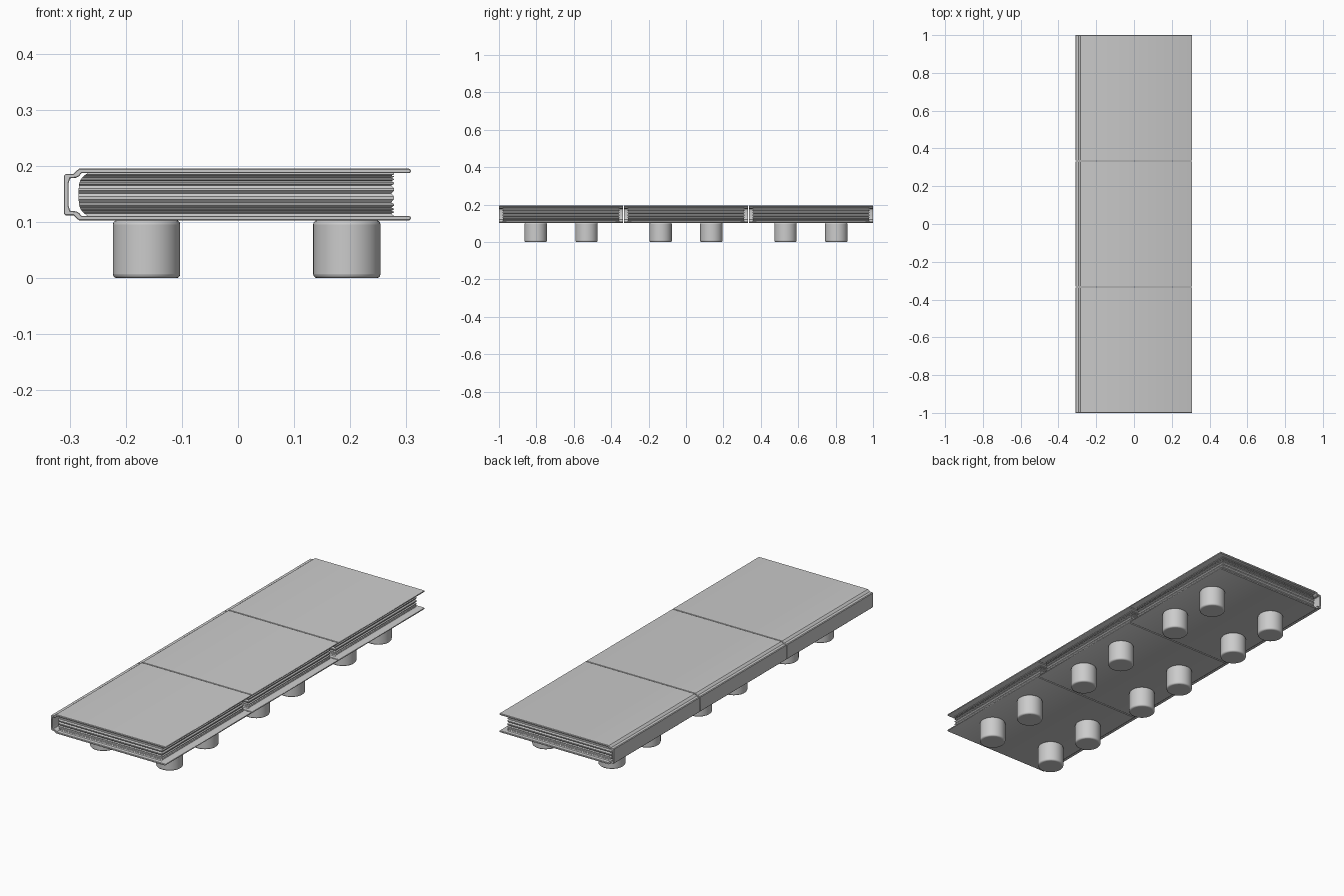
import bpy, bmesh
from mathutils import Vector

if "Cube" in bpy.data.objects:
    bpy.data.objects.remove(bpy.data.objects["Cube"])

PITCH, LENGTH = 0.668, 0.664      # book spacing and book length along y
MID = 0.149                       # mid height of the books


def finish(name, bm, bevel=0, segments=1):
    bmesh.ops.recalc_face_normals(bm, faces=bm.faces)
    me = bpy.data.meshes.new(name)
    bm.to_mesh(me)
    bm.free()
    ob = bpy.data.objects.new(name, me)
    bpy.context.collection.objects.link(ob)
    if bevel:
        m = ob.modifiers.new("bevel", 'BEVEL')
        m.width, m.segments = bevel, segments
        m.limit_method, m.angle_limit = 'ANGLE', 0.9
    bpy.ops.object.select_all(action='DESELECT')
    ob.select_set(True)
    bpy.context.view_layer.objects.active = ob
    bpy.ops.object.shade_smooth_by_angle(angle=0.6)
    return ob


# Hard cover: upper half profile (x, height above MID), mirrored to the lower half
outer = [(0.305, 0.046), (-0.283, 0.046), (-0.287, 0.043), (-0.293, 0.037),
         (-0.307, 0.037), (-0.310, 0.034)]
inner = [(-0.302, 0.008), (-0.302, 0.020), (-0.299, 0.029), (-0.288, 0.030),
         (-0.283, 0.033), (-0.279, 0.038), (0.305, 0.038)]
tip = [(0.308, 0.040), (0.308, 0.044)]


def cover(y):
    half = outer, inner + tip
    flip = lambda pts: [(x, -z) for x, z in reversed(pts)]
    outline = half[0] + flip(half[0])
    outline += flip(half[1]) + half[1]
    bm = bmesh.new()
    face = bm.faces.new([bm.verts.new((x, y - LENGTH / 2, MID + z)) for x, z in outline])
    new = bmesh.ops.extrude_face_region(bm, geom=[face])["geom"]
    bmesh.ops.translate(bm, vec=(0, LENGTH, 0),
                        verts=[v for v in new if isinstance(v, bmesh.types.BMVert)])
    finish("book_cover", bm, 0.0012)


# Page block: stacked rectangular rings with grooves, and a rounded spine side
grooves = [-0.034, -0.029, -0.023, -0.014, 0.002, 0.016, 0.024, 0.030, 0.034]


def pages(y):
    levels = [(-0.038, 0.0)]
    for i, g in enumerate(grooves):
        levels.append((g, 0.005))
        top = grooves[i + 1] if i + 1 < len(grooves) else 0.038
        gap = top - g
        levels += [(g + gap * 0.35, 0.0), (g + gap * 0.65, 0.0)]
    levels.append((0.038, 0.0))
    bm = bmesh.new()
    prev = None
    for z, d in levels:
        left = -0.284 + 0.016 * (abs(z) / 0.038) ** 4
        right, hy = 0.278 - d, 0.313 - d
        ring = [bm.verts.new((px, y + py, MID + z)) for px, py in
                ((left, -hy), (right, -hy), (right, hy), (left, hy))]
        if prev:
            for k in range(4):
                n = (k + 1) % 4
                bm.faces.new((prev[k], prev[n], ring[n], ring[k]))
        else:
            bm.faces.new(ring)
        prev = ring
    bm.faces.new(prev)
    finish("page_block", bm)


# Round foot with softened rims
def foot(x, y):
    bm = bmesh.new()
    bmesh.ops.create_cone(bm, cap_ends=True, segments=40, radius1=0.06, radius2=0.06, depth=0.103)
    bmesh.ops.translate(bm, vec=(x, y, 0.0515), verts=bm.verts)
    finish("foot", bm, 0.007, 3)


# Three books in a row, four feet under each
for i in (-1, 0, 1):
    y = i * PITCH
    cover(y)
    pages(y)
    for x in (-0.163, 0.194):
        for dy in (-0.136, 0.136):
            foot(x, y + dy)
